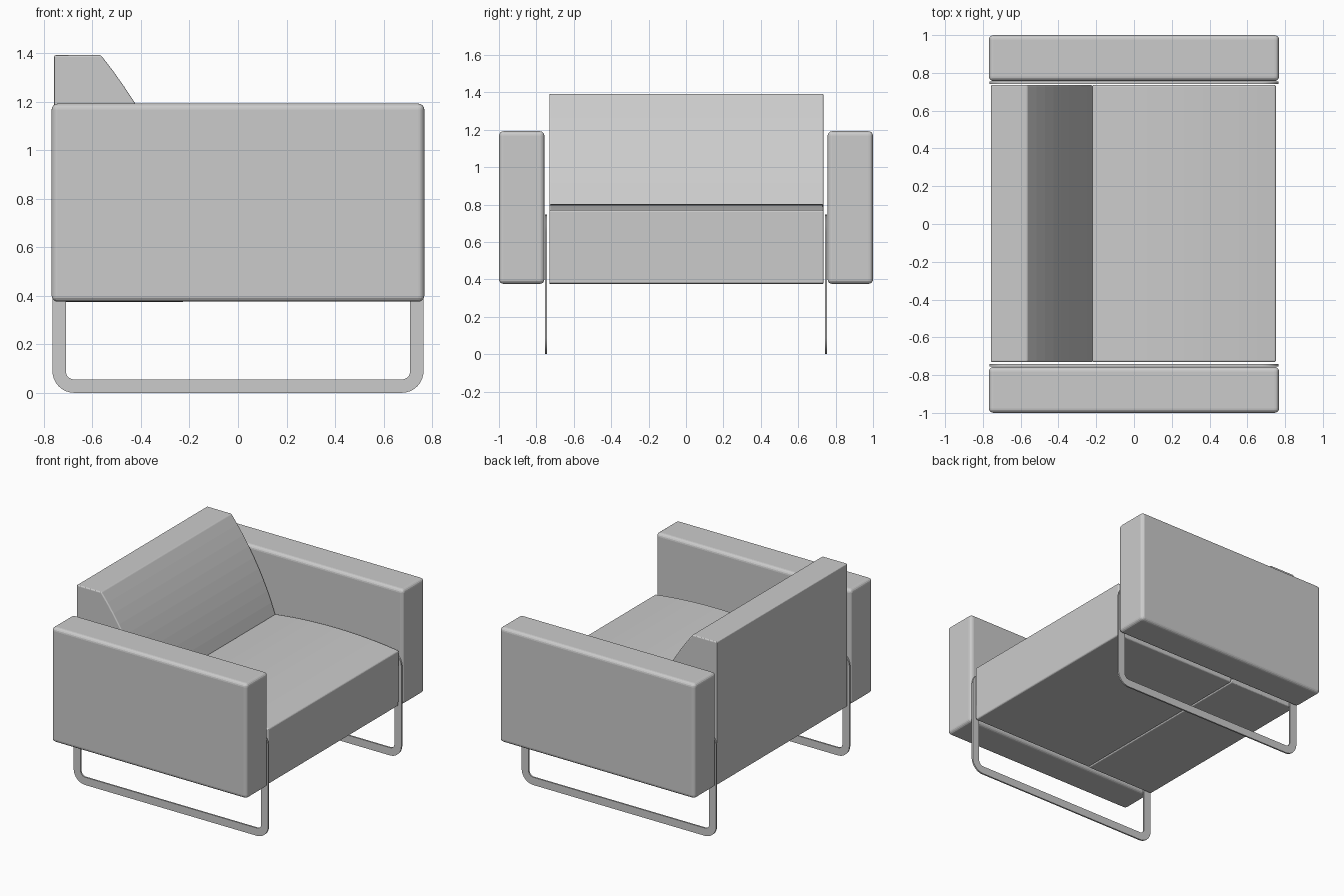
import bpy, bmesh, math
from mathutils import Vector

cube = bpy.data.objects.get("Cube")
if cube:
    bpy.data.objects.remove(cube, do_unlink=True)

grey = bpy.data.materials.new("light_grey")
grey.use_nodes = True
colour = (0.6, 0.6, 0.6, 1)
grey.diffuse_color = colour
grey.node_tree.nodes["Principled BSDF"].inputs["Base Color"].default_value = colour


def finish(name, bm, bevel=0.0):
    """Turn a bmesh into an object, with softened sharp edges."""
    bmesh.ops.recalc_face_normals(bm, faces=bm.faces)
    mesh = bpy.data.meshes.new(name)
    bm.to_mesh(mesh)
    bm.free()
    mesh.materials.append(grey)
    obj = bpy.data.objects.new(name, mesh)
    bpy.context.collection.objects.link(obj)
    if bevel:
        mod = obj.modifiers.new("soft_edges", 'BEVEL')
        mod.width = bevel
        mod.segments = 4
        mod.limit_method = 'ANGLE'
        mod.angle_limit = math.radians(25)
    return obj


def extrude_profile(name, profile, y0, y1, bevel):
    """Extrude an x-z outline along y."""
    bm = bmesh.new()
    face = bm.faces.new([bm.verts.new((x, y0, z)) for x, z in profile])
    new = bmesh.ops.extrude_face_region(bm, geom=[face])["geom"]
    verts = [v for v in new if isinstance(v, bmesh.types.BMVert)]
    bmesh.ops.translate(bm, verts=verts, vec=(0, y1 - y0, 0))
    return finish(name, bm, bevel)


def curve_points(start, control, end, steps):
    a, b, c = Vector(start), Vector(control), Vector(end)
    return [tuple(a.lerp(b, i / steps).lerp(b.lerp(c, i / steps), i / steps))
            for i in range(steps + 1)]


def rounded_loop(half_width, bottom, top, radius, steps=8):
    """Rounded rectangle outline in x-z."""
    centres = [(half_width - radius, top - radius), (radius - half_width, top - radius),
               (radius - half_width, bottom + radius), (half_width - radius, bottom + radius)]
    points = []
    for corner, (cx, cz) in enumerate(centres):
        for i in range(steps + 1):
            angle = (corner + i / steps) * math.pi / 2
            points.append((cx + radius * math.cos(angle), cz + radius * math.sin(angle)))
    return points


def flat_frame(name, y, thickness=0.011, bar=0.055):
    """Closed flat-bar loop."""
    outer = rounded_loop(0.765, 0, 0.746, 0.09)
    inner = rounded_loop(0.765 - bar, bar, 0.746 - bar, 0.035)
    bm = bmesh.new()
    rings = [[bm.verts.new((x, y + side * thickness / 2, z)) for x, z in loop]
             for loop, side in ((outer, -1), (outer, 1), (inner, 1), (inner, -1))]
    count = len(outer)
    for r in range(4):
        a, b = rings[r], rings[(r + 1) % 4]
        for i in range(count):
            j = (i + 1) % count
            bm.faces.new((a[i], a[j], b[j], b[i]))
    obj = finish(name, bm)
    bpy.ops.object.select_all(action='DESELECT')
    obj.select_set(True)
    bpy.context.view_layer.objects.active = obj
    bpy.ops.object.shade_smooth_by_angle(angle=math.radians(30))


# Arms and the flat metal frames beside them
arm_outline = [(-0.768, 0.376), (0.768, 0.376), (0.768, 1.192), (-0.768, 1.192)]
for label, side in (("left", 1), ("right", -1)):
    low, high = sorted((side * 0.757, side * 1.0))
    extrude_profile(label + "_arm", arm_outline, low, high, 0.024)
    flat_frame(label + "_frame", side * 0.748)

# Seat with a gently crowned top
crown = curve_points((0.752, 0.77), (0.265, 0.835), (-0.222, 0.77), 10)
extrude_profile("seat", [(-0.222, 0.376), (0.75, 0.376)] + crown, -0.731, 0.736, 0.01)

# Backrest with a curved front
slope = curve_points((-0.22, 0.77), (-0.34, 1.11), (-0.565, 1.392), 9)
extrude_profile("backrest", [(-0.758, 0.374), (-0.224, 0.374)] + slope + [(-0.758, 1.392)],
                -0.731, 0.736, 0.008)
